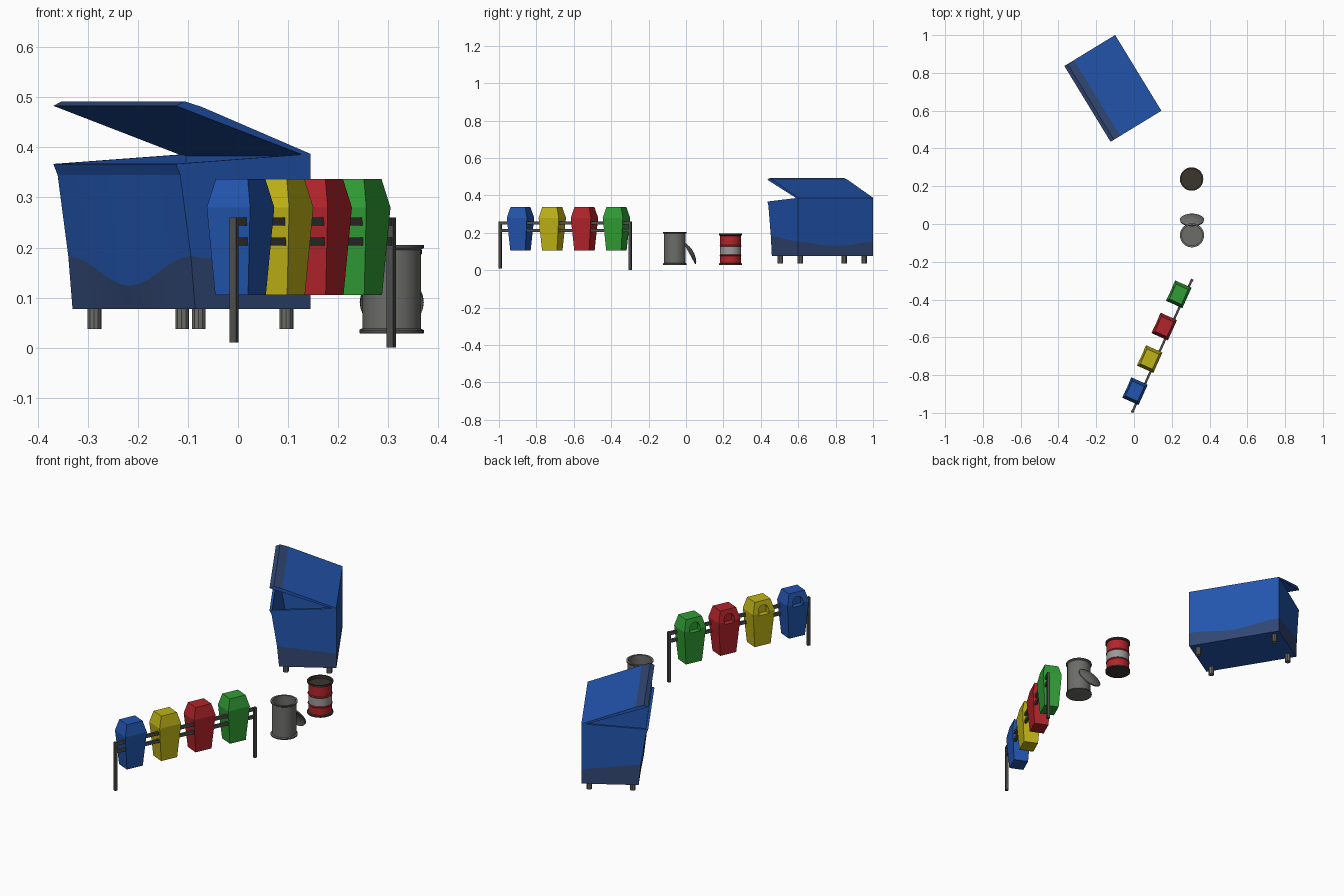
import bpy, bmesh, math
from mathutils import Matrix, Vector

if "Cube" in bpy.data.objects:
    bpy.data.objects.remove(bpy.data.objects["Cube"])


def mat(name, r, g, b):
    m = bpy.data.materials.new(name)
    m.diffuse_color = (r, g, b, 1)
    m.use_nodes = True
    m.node_tree.nodes["Principled BSDF"].inputs["Base Color"].default_value = m.diffuse_color
    return m


BLUE = mat("blue paint", 0.016, 0.09, 0.42)
GRIME = mat("grimy blue", 0.03, 0.062, 0.17)
YELLOW = mat("yellow paint", 0.52, 0.45, 0.008)
RED = mat("red paint", 0.45, 0.018, 0.024)
GREEN = mat("green paint", 0.03, 0.34, 0.035)
METAL = mat("grey metal", 0.15, 0.15, 0.14)
DARK = mat("dark steel", 0.075, 0.075, 0.072)
BAND = mat("pale band", 0.32, 0.32, 0.31)
BROWN = mat("dark brown", 0.045, 0.036, 0.028)


def make(name, verts, faces, mats, idx=None, matrix=None):
    me = bpy.data.meshes.new(name)
    me.from_pydata(verts, [], faces)
    for m in mats:
        me.materials.append(m)
    if idx:
        for p, i in zip(me.polygons, idx):
            p.material_index = i
    bm = bmesh.new()
    bm.from_mesh(me)
    bmesh.ops.recalc_face_normals(bm, faces=bm.faces)
    bm.to_mesh(me)
    bm.free()
    ob = bpy.data.objects.new(name, me)
    bpy.context.collection.objects.link(ob)
    if matrix:
        ob.matrix_world = matrix
    return ob


def loft(name, rings, mats, idx=None, matrix=None):
    """Skin equal-length rings and cap both ends; idx(band, face) picks the colour."""
    n = len(rings[0])
    verts = [v for r in rings for v in r]
    faces, ids = [], []
    for k in range(len(rings) - 1):
        for i in range(n):
            j = (i + 1) % n
            faces.append((k * n + i, k * n + j, (k + 1) * n + j, (k + 1) * n + i))
            ids.append(idx(k, i) if idx else 0)
    last = len(rings) - 1
    faces += [tuple(range(n)), tuple(range(last * n, last * n + n))]
    ids += [idx(-1, 0) if idx else 0, idx(last, 0) if idx else 0]
    return make(name, verts, faces, mats, ids, matrix)


def lathe(name, profile, mats, idx=None, matrix=None, sides=28):
    rings = [[(r * math.cos(2 * math.pi * i / sides), r * math.sin(2 * math.pi * i / sides), z)
              for i in range(sides)] for r, z in profile]
    ob = loft(name, rings, mats, idx, matrix)
    bpy.ops.object.select_all(action='DESELECT')
    ob.select_set(True)
    bpy.context.view_layer.objects.active = ob
    bpy.ops.object.shade_smooth_by_angle(angle=math.radians(35))
    return ob


def rect(w, d, z):
    return [(sx * w / 2, sy * d / 2, z) for sx, sy in ((-1, -1), (1, -1), (1, 1), (-1, 1))]


def place(x, y, z=0, deg=0):
    return Matrix.Translation((x, y, z)) @ Matrix.Rotation(math.radians(deg), 4, 'Z')


# ---- Dumpster: local x is its length, local y = 0 is the hinge side
DUMP = place(0.0225, 0.80, 0, -58.6)
L, N = 0.47, 12


def outline(yf, zfun, inset=0.0):
    """Rectangle around the bin, N points per side, front edge at y = yf."""
    c = [(-L / 2 + inset, yf + inset), (L / 2 - inset, yf + inset),
         (L / 2 - inset, -inset), (-L / 2 + inset, -inset)]
    pts = []
    for a, b in zip(c, c[1:] + c[:1]):
        for i in range(N):
            t = i / N
            x, y = a[0] + (b[0] - a[0]) * t, a[1] + (b[1] - a[1]) * t
            pts.append((x, y, zfun(x, y)))
    return pts


def wave(x, y):
    f = -y / 0.315
    return 0.14 + 0.015 * f - (0.012 + 0.02 * f) * math.cos(2 * math.pi * x / L)


def top(x, y):
    return 0.387 + y * 0.02 / 0.315


rings = [outline(-0.27, lambda x, y: 0.077),
         outline(-0.28, wave),
         outline(-0.305, lambda x, y: 0.345),
         outline(-0.315, top),
         outline(-0.315, top, 0.012),
         outline(-0.272, lambda x, y: 0.09, 0.012)]
loft("dumpster_body", rings, [BLUE, GRIME], lambda k, i: 1 if k == 0 else 0, DUMP)

# raised lid with a dirty folded front lip
prof = [(0, 0.387), (-0.255, 0.481), (-0.295, 0.492), (-0.315, 0.483), (-0.012, 0.383)]
ends = [[(x, y, z) for y, z in prof] for x in (-L / 2, L / 2)]
loft("dumpster_lid", ends, [BLUE, GRIME], lambda k, i: 1 if k == 0 and i in (1, 2) else 0, DUMP)

for x in (-0.2, 0.2):
    for y in (-0.24, -0.035):
        lathe("dumpster_foot", [(0.014, 0.037), (0.014, 0.08)], [METAL],
              None, DUMP @ Matrix.Translation((x, y, 0)), 10)

# ---- Open grey trash can
can = [(0.058, 0.028), (0.064, 0.029), (0.064, 0.035), (0.058, 0.038), (0.058, 0.195),
       (0.064, 0.199), (0.064, 0.205), (0.054, 0.205), (0.054, 0.045)]
lathe("trash_can", can, [METAL, DARK], lambda k, i: 1 if k in (1, 5) else 0, place(0.307, -0.06))

# its domed lid leaning on the side
lid = [(0.02, 0.010), (0.056, 0.002), (0.063, -0.002), (0.064, 0.004), (0.054, 0.010),
       (0.035, 0.017), (0.015, 0.021)]
lathe("trash_can_lid", lid, [METAL], None,
      place(0.307, 0.020, 0.089) @ Matrix.Rotation(math.radians(-61), 4, 'X'))

# ---- Red drum with a pale band
drum = [(0.056, 0.028), (0.062, 0.029), (0.062, 0.036), (0.056, 0.039), (0.056, 0.076),
        (0.059, 0.080), (0.056, 0.084), (0.056, 0.126), (0.059, 0.130), (0.056, 0.134),
        (0.056, 0.184), (0.062, 0.187), (0.062, 0.195), (0.054, 0.195), (0.054, 0.18)]
lathe("red_drum", drum, [RED, BAND, BROWN],
      lambda k, i: 1 if k == 6 else 2 if k < 3 or k > 9 else 0, place(0.305, 0.238))

# ---- Rack: two posts and two rails
A = 65.8
for x, y, z0 in ((-0.008, -0.992, 0.01), (0.306, -0.298, 0.0)):
    loft("rack_post", [rect(0.014, 0.014, z0), rect(0.014, 0.014, 0.26)], [DARK], None, place(x, y, 0, A))
for z in (0.204, 0.244):
    loft("rack_rail", [rect(0.765, 0.012, z), rect(0.765, 0.012, z + 0.016)], [DARK],
         None, place(0.149, -0.645, 0, A))

# ---- Four hanging bins with an arched opening cut into the face
arch = [(-0.028, 0.268), (0.028, 0.268)] + [
    (0.028 * math.cos(math.pi * i / 10), 0.288 + 0.028 * math.sin(math.pi * i / 10)) for i in range(11)]
for name, m, x, y in (("blue", BLUE, 0.005, -0.885), ("yellow", YELLOW, 0.083, -0.715),
                      ("red", RED, 0.160, -0.543), ("green", GREEN, 0.237, -0.372)):
    M = place(x, y, 0, A)
    b = loft(name + "_bin", [rect(0.087, 0.072, 0.105), rect(0.118, 0.095, 0.28),
                             rect(0.086, 0.070, 0.337)], [m], None, M)
    cut = loft("opening_cutter", [[(px, d, pz) for px, pz in arch] for d in (0.02, 0.09)], [m], None, M)
    cut.hide_render = True
    mod = b.modifiers.new("opening", 'BOOLEAN')
    mod.operation, mod.solver, mod.object = 'DIFFERENCE', 'EXACT', cut
    dg = bpy.context.evaluated_depsgraph_get()
    me = bpy.data.meshes.new_from_object(b.evaluated_get(dg))
    b.modifiers.clear()
    b.data = me
    bpy.data.objects.remove(cut)
